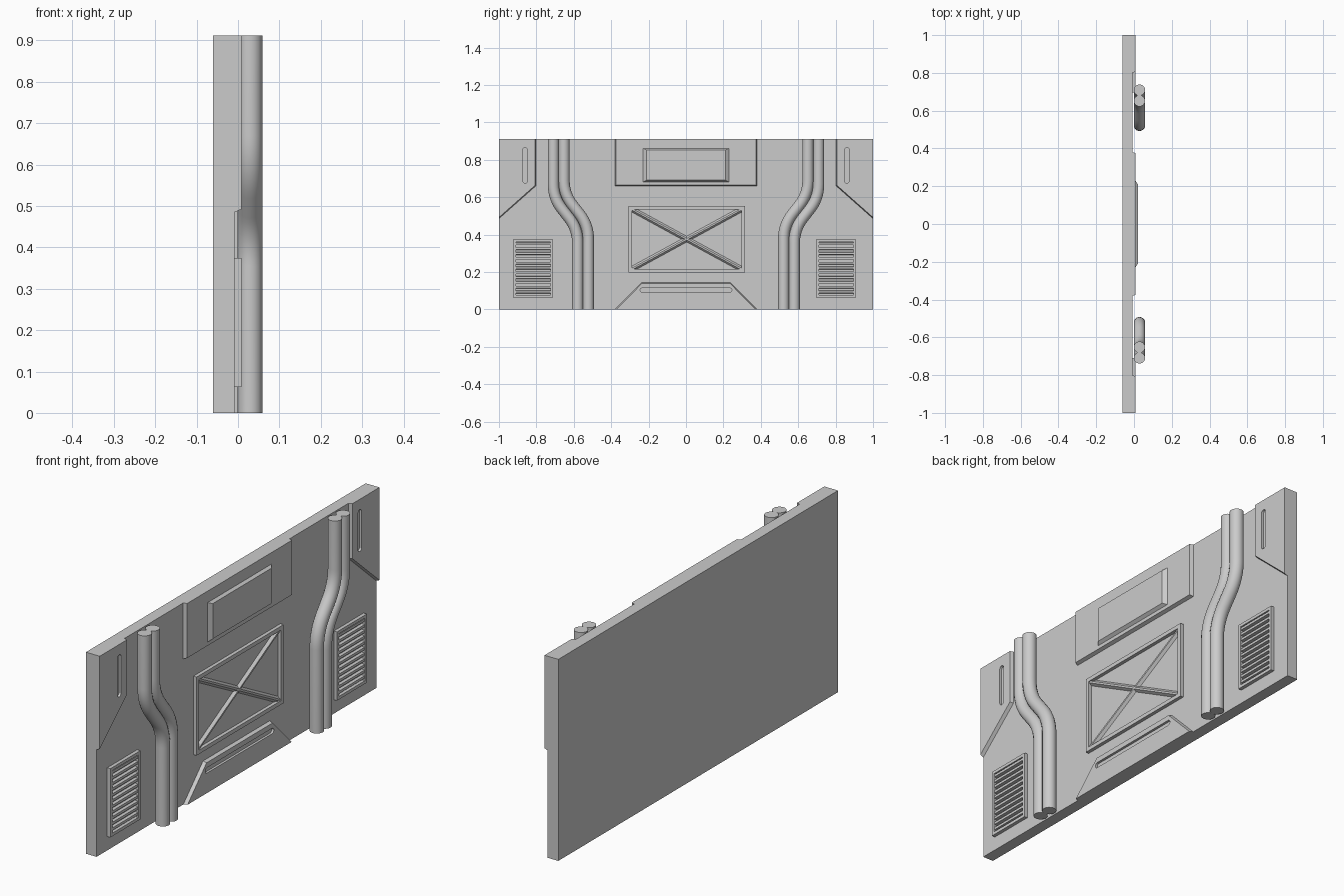
import bpy, bmesh, math
from mathutils import Vector

if "Cube" in bpy.data.objects:
    bpy.data.objects.remove(bpy.data.objects["Cube"])

H = 0.912            # panel height
BASE, TOP = -0.008, 0.008   # slab face, raised plate face


def add_object(name, bm):
    bmesh.ops.recalc_face_normals(bm, faces=bm.faces)
    me = bpy.data.meshes.new(name)
    bm.to_mesh(me)
    bm.free()
    ob = bpy.data.objects.new(name, me)
    bpy.context.collection.objects.link(ob)
    return ob


def add_prism(bm, base, x0, x1, top=None):
    """Solid from a (y, z) outline at x0 to an outline at x1."""
    top = top or base
    a = [bm.verts.new((x0, y, z)) for y, z in base]
    b = [bm.verts.new((x1, y, z)) for y, z in top]
    bm.faces.new(a)
    bm.faces.new(b)
    n = len(a)
    for i in range(n):
        bm.faces.new((a[i], a[(i + 1) % n], b[(i + 1) % n], b[i]))


def prism(name, base, x0, x1, top=None):
    bm = bmesh.new()
    add_prism(bm, base, x0, x1, top)
    return add_object(name, bm)


def rect(y0, y1, z0, z1):
    return [(y0, z0), (y1, z0), (y1, z1), (y0, z1)]


def stadium(y0, y1, z0, z1):
    """Slot outline with rounded ends along the longer side."""
    r = min(y1 - y0, z1 - z0) / 2
    pts = []
    for k, (cy, cz) in enumerate([(y1 - r, z1 - r), (y0 + r, z1 - r),
                                  (y0 + r, z0 + r), (y1 - r, z0 + r)]):
        for j in range(4):
            t = math.pi / 2 * (k + j / 4 + 0.125)
            pts.append((cy + r * math.cos(t), cz + r * math.sin(t)))
    return pts


def cut(ob, outline):
    cutter = prism("slot_cutter", outline, -0.003, 0.03)
    cutter.hide_render = True
    m = ob.modifiers.new("slot", 'BOOLEAN')
    m.object, m.operation, m.solver = cutter, 'DIFFERENCE', 'EXACT'
    bpy.context.view_layer.objects.active = ob
    bpy.ops.object.modifier_apply(modifier=m.name)
    bpy.data.objects.remove(cutter)


# Backing slab
prism("wall_slab", rect(-1, 1, 0, H), -0.061, BASE)

# Plates on the slab, with a narrow chamfer on their free edges
E = 0.009
BACK = -0.02
prism("top_plate", rect(-0.385, 0.385, 0.655, H), BACK, TOP,
      rect(-0.375, 0.375, 0.665, H))
prism("top_plate_boss", rect(-0.24, 0.24, 0.675, 0.865), 0.0, 0.021,
      rect(-0.21, 0.21, 0.692, 0.852))
foot = prism("bottom_plate", [(-0.385, 0), (0.385, 0), (0.24, 0.147), (-0.24, 0.147)],
             BACK, TOP, [(-0.372, 0), (0.372, 0), (0.236, 0.138), (-0.236, 0.138)])
cut(foot, stadium(-0.245, 0.245, 0.09, 0.115))

for s, side in ((-1, "left"), (1, "right")):
    base = [(0.797, H), (0.797, 0.66), (1, 0.48), (1, H)]
    top = [(0.797 + E, H), (0.797 + E, 0.664), (1, 0.492), (1, H)]
    plate = prism(side + "_corner_plate", [(s * y, z) for y, z in base], BACK, TOP,
                  [(s * y, z) for y, z in top])
    cut(plate, [(s * y, z) for y, z in stadium(0.847, 0.873, 0.675, 0.865)])


def frame(bm, y0, y1, z0, z1, w, x1):
    """Four bars around a rectangle."""
    for r in (rect(y0, y1, z0, z0 + w), rect(y0, y1, z1 - w, z1),
              rect(y0, y0 + w, z0 + w, z1 - w), rect(y1 - w, y1, z0 + w, z1 - w)):
        add_prism(bm, r, BACK, x1)


# Vents: frame with horizontal slats
for yc, side in ((-0.817, "left"), (0.803, "right")):
    bm = bmesh.new()
    y0, y1, z0, z1 = yc - 0.107, yc + 0.107, 0.063, 0.374
    frame(bm, y0, y1, z0, z1, 0.014, TOP)
    n = 11
    step = (z1 - z0 - 0.028) / n
    for i in range(n):
        z = z0 + 0.014 + step * i
        add_prism(bm, rect(y0 + 0.014, y1 - 0.014, z + step * 0.3, z + step * 0.95),
                  BACK, 0.006,
                  rect(y0 + 0.014, y1 - 0.014, z + step * 0.4, z + step * 0.85))
    add_object(side + "_vent", bm)

# Centre hatch: frame and crossed ridges
y0, y1, z0, z1 = -0.307, 0.315, 0.198, 0.553
bm = bmesh.new()
frame(bm, y0, y1, z0, z1, 0.018, TOP)
add_object("hatch_frame", bm)
bm = bmesh.new()
w = 0.018
for a, b in (((y0 + w, z0 + w), (y1 - w, z1 - w)), ((y0 + w, z1 - w), (y1 - w, z0 + w))):
    p, q = Vector(a), Vector(b)
    d = (q - p).normalized()
    nrm = Vector((-d.y, d.x))

    def bar(h):
        return [tuple(v) for v in (p - nrm * h, q - nrm * h, q + nrm * h, p + nrm * h)]
    add_prism(bm, bar(0.015), BASE - 0.002, 0.004, bar(0.004))
add_object("hatch_cross_ridges", bm)


# Pipes: double bend swept from rounded corner paths
def pipe_path(pts, r=0.075, n=8):
    out = [pts[0]]
    for a, c, b in zip(pts, pts[1:], pts[2:]):
        p = c + (a - c).normalized() * r
        q = c + (b - c).normalized() * r
        for i in range(n + 1):
            t = i / n
            out.append(p * (1 - t) ** 2 + c * 2 * t * (1 - t) + q * t * t)
    return out + [pts[-1]]


def pipe(name, s, off, dz):
    x = 0.029
    pts = [Vector((x, s * (y + off), z)) for y, z in
           ((0.522, 0), (0.522, 0.45 - dz), (0.652, 0.615 - dz), (0.652, H))]
    path = pipe_path(pts)
    cu = bpy.data.curves.new(name, 'CURVE')
    cu.dimensions = '3D'
    cu.bevel_depth, cu.bevel_resolution, cu.use_fill_caps = 0.03, 6, True
    sp = cu.splines.new('POLY')
    sp.points.add(len(path) - 1)
    for pt, v in zip(sp.points, path):
        pt.co = (*v, 1)
    ob = bpy.data.objects.new(name, cu)
    bpy.context.collection.objects.link(ob)
    bpy.ops.object.select_all(action='DESELECT')
    ob.select_set(True)
    bpy.context.view_layer.objects.active = ob
    bpy.ops.object.convert(target='MESH')
    bpy.ops.object.shade_smooth_by_angle(angle=math.radians(35))


for s, side in ((-1, "left"), (1, "right")):
    pipe(side + "_inner_pipe", s, 0.0, 0.0)
    pipe(side + "_outer_pipe", s, 0.057, 0.02)
